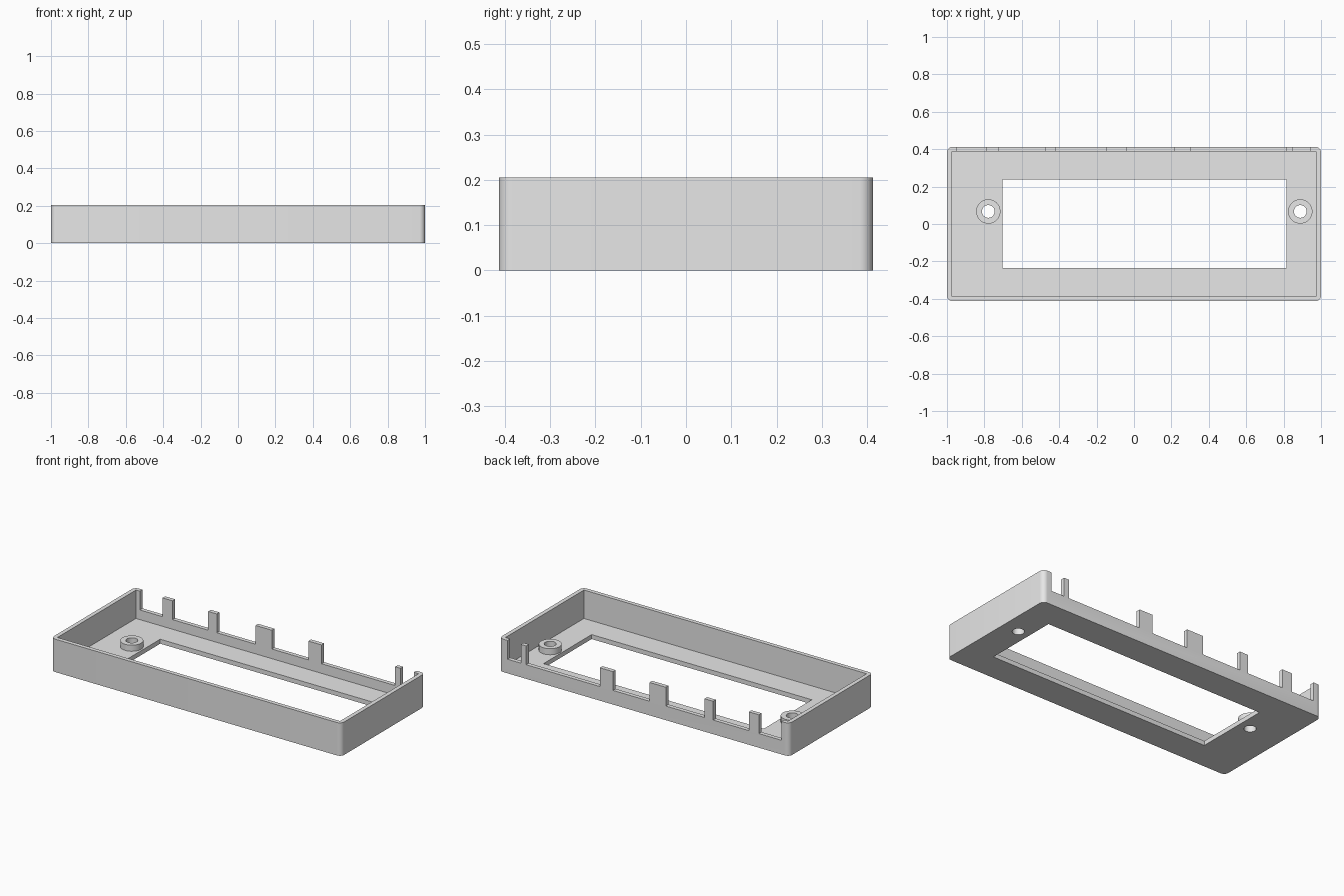
import bpy, bmesh, math

cube = bpy.data.objects.get("Cube")
if cube:
    bpy.data.objects.remove(cube, do_unlink=True)

LENGTH, DEPTH, HEIGHT = 2.0, 0.825, 0.205
WALL, FLOOR, RADIUS = 0.026, 0.028, 0.03
LOW_WALL, BOSS_TOP = 0.088, 0.066

grey = bpy.data.materials.new("plain grey")
grey.use_nodes = True
grey.diffuse_color = (0.8, 0.8, 0.8, 1)
grey.node_tree.nodes["Principled BSDF"].inputs["Base Color"].default_value = (0.8, 0.8, 0.8, 1)


def finish(bm, name):
    mesh = bpy.data.meshes.new(name)
    bm.to_mesh(mesh)
    bm.free()
    mesh.materials.append(grey)
    obj = bpy.data.objects.new(name, mesh)
    bpy.context.collection.objects.link(obj)
    return obj


def box(name, x0, x1, y0, y1, z0, z1, round_edges=0):
    bm = bmesh.new()
    bmesh.ops.create_cube(bm, size=1)
    for v in bm.verts:
        v.co = ((x0, x1)[v.co.x > 0], (y0, y1)[v.co.y > 0], (z0, z1)[v.co.z > 0])
    if round_edges:
        upright = [e for e in bm.edges if abs(e.verts[0].co.z - e.verts[1].co.z) > 0.01]
        bmesh.ops.bevel(bm, geom=upright, offset=round_edges, offset_type='OFFSET',
                        segments=8, profile=0.5, affect='EDGES')
    return finish(bm, name)


def cylinder(name, x, y, radius, z0, z1):
    bm = bmesh.new()
    bmesh.ops.create_cone(bm, cap_ends=True, segments=48, radius1=radius,
                          radius2=radius, depth=z1 - z0)
    bmesh.ops.translate(bm, verts=bm.verts, vec=(x, y, (z0 + z1) / 2))
    return finish(bm, name)


def combine(target, tool, operation):
    tool.hide_render = True
    mod = target.modifiers.new(tool.name, 'BOOLEAN')
    mod.operation, mod.solver, mod.object = operation, 'EXACT', tool
    bpy.context.view_layer.objects.active = target
    bpy.ops.object.modifier_apply(modifier=mod.name)
    bpy.data.objects.remove(tool, do_unlink=True)


# Open tray with rounded upright corners
hx, hy = LENGTH / 2, DEPTH / 2
tray = box("bezel_tray", -hx, hx, -hy, hy, 0, HEIGHT, RADIUS)
combine(tray, box("cavity", -hx + WALL, hx - WALL, -hy + WALL, hy - WALL, FLOOR, 0.4), 'DIFFERENCE')

# Display window through the floor
combine(tray, box("window", -0.703, 0.815, -0.235, 0.238, -0.1, 0.1), 'DIFFERENCE')

# Gaps that leave upright tabs along the back wall
gaps = [(-0.947, -0.791), (-0.722, -0.476), (-0.417, -0.15),
        (-0.037, 0.214), (0.305, 0.813), (0.85, 0.941)]
for x0, x1 in gaps:
    combine(tray, box("gap", x0, x1, hy - 0.06, hy + 0.1, LOW_WALL, 0.4), 'DIFFERENCE')

# Screw bosses with through holes
for x in (-0.779, 0.889):
    combine(tray, cylinder("boss", x, 0.067, 0.065, FLOOR / 2, BOSS_TOP), 'UNION')
    combine(tray, cylinder("hole", x, 0.067, 0.034, -0.1, 0.2), 'DIFFERENCE')

# Smooth rounded corners and bosses, sharp elsewhere
bpy.ops.object.select_all(action='DESELECT')
tray.select_set(True)
bpy.context.view_layer.objects.active = tray
bpy.ops.object.shade_smooth_by_angle(angle=math.radians(30))
